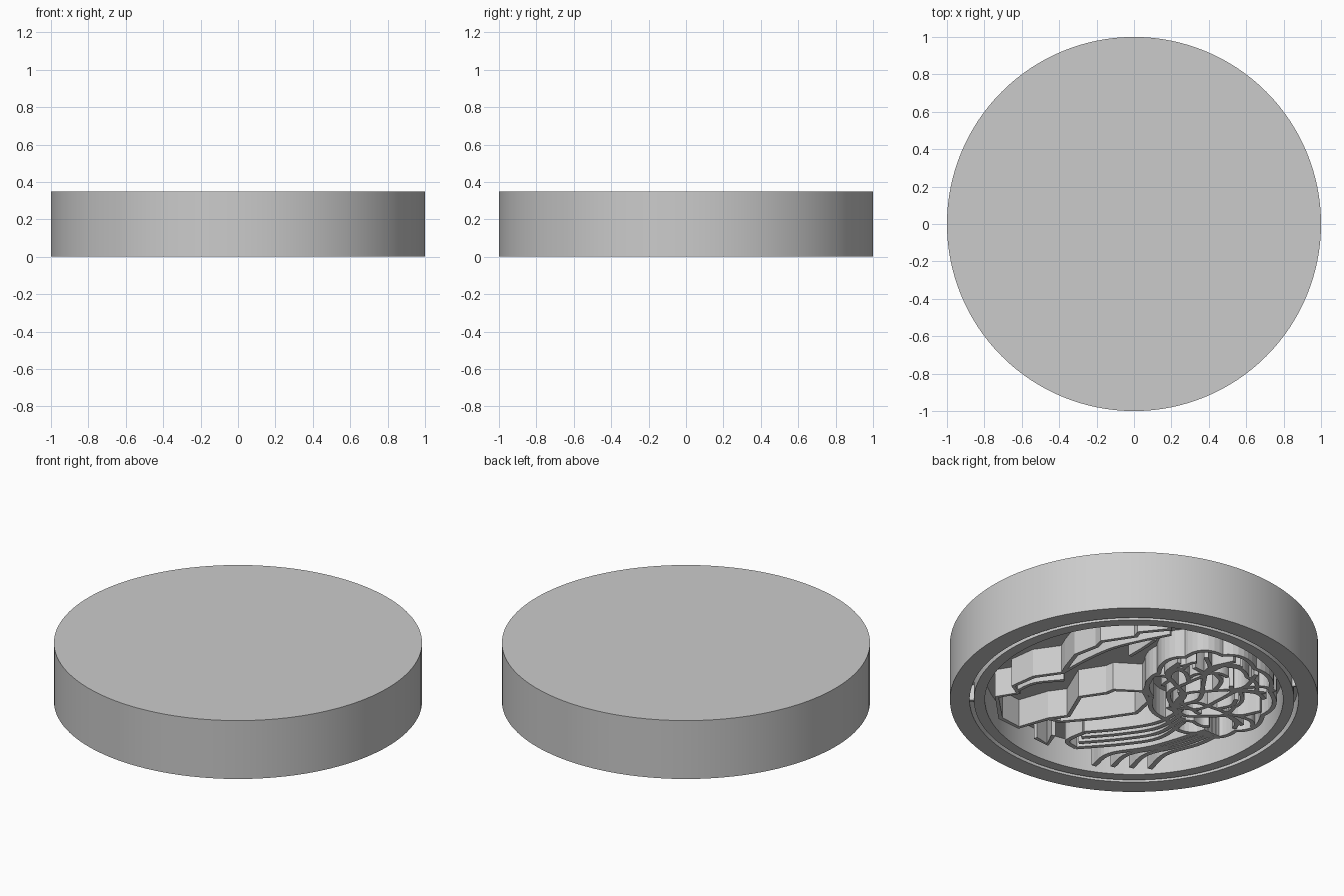
import bpy, bmesh, math
from mathutils import Vector

cube = bpy.data.objects.get("Cube")
if cube:
    bpy.data.objects.remove(cube, do_unlink=True)

grey = bpy.data.materials.new("plain grey")
grey.use_nodes = True
colour = (0.6, 0.6, 0.6, 1)
grey.diffuse_color = colour
grey.node_tree.nodes["Principled BSDF"].inputs["Base Color"].default_value = colour

CEILING, EDGE = 0.17, 0.003


def finish(name, bm):
    mesh = bpy.data.meshes.new(name)
    bm.to_mesh(mesh)
    bm.free()
    mesh.materials.append(grey)
    ob = bpy.data.objects.new(name, mesh)
    bpy.context.collection.objects.link(ob)
    return ob


def place(u, w, z):
    """The relief is drawn on diagonal axes u and w."""
    s = math.sqrt(0.5)
    return Vector(((w - u) * s, (w + u) * s, z))


def smooth(pts, steps=6):
    """Catmull-Rom curve through the points."""
    p = [Vector(q) for q in pts]
    p = [2 * p[0] - p[1]] + p + [2 * p[-1] - p[-2]]
    out = []
    for a, b, c, d in zip(p, p[1:], p[2:], p[3:]):
        for i in range(steps):
            t = i / steps
            out.append(0.5 * (2 * b + (c - a) * t + (2 * a - 5 * b + 4 * c - d) * t * t
                              + (3 * b - a - 3 * c + d) * t ** 3))
    return out + [p[-2]]


def walls(name, strokes, width, curved=True):
    """Thin upright walls that hang from the ceiling of the recess."""
    bm = bmesh.new()
    for stroke in strokes:
        line = smooth(stroke) if curved else stroke
        low = [bm.verts.new(place(u, w, EDGE)) for u, w in line]
        high = [bm.verts.new(place(u, w, CEILING + 0.01)) for u, w in line]
        for i in range(len(line) - 1):
            bm.faces.new((low[i], low[i + 1], high[i + 1], high[i]))
    ob = finish(name, bm)
    mod = ob.modifiers.new("thickness", "SOLIDIFY")
    mod.thickness = width
    mod.offset = 0


# Turned body: solid top, recess below, narrow groove in the rim
profile = [(0, 0.35), (1, 0.35), (1, 0), (0.893, 0), (0.893, 0.1), (0.87, 0.1),
           (0.87, 0), (0.81, 0), (0.81, CEILING), (0, CEILING)]
bm = bmesh.new()
verts = [bm.verts.new((r, 0, z)) for r, z in profile]
edges = [bm.edges.new(pair) for pair in zip(verts, verts[1:])]
bmesh.ops.spin(bm, geom=verts + edges, cent=(0, 0, 0), axis=(0, 0, 1),
               angle=math.tau, steps=128)
bmesh.ops.remove_doubles(bm, verts=bm.verts, dist=0.0001)
bmesh.ops.recalc_face_normals(bm, faces=bm.faces)
body = finish("round_body", bm)
bpy.context.view_layer.objects.active = body
body.select_set(True)
bpy.ops.object.shade_smooth_by_angle(angle=math.radians(30))

# Small keys bridging the groove
for side, name in ((-1, "groove_key_left"), (1, "groove_key_right")):
    bm = bmesh.new()
    bmesh.ops.create_cube(bm, size=1)
    for v in bm.verts:
        v.co = place(side * 0.88 + v.co.x * 0.026, 0.06 + v.co.y * 0.015,
                     0.055 + v.co.z * 0.1)
    bmesh.ops.recalc_face_normals(bm, faces=bm.faces)
    finish(name, bm)

# Angular outline with stepped teeth
walls("toothed_outline", [
    [(.27, .74), (.09, .72), (.07, .68), (-.12, .64), (-.15, .59), (-.27, .51),
     (-.33, .39), (-.36, .32), (-.52, .29), (-.64, .2), (-.62, .12), (-.74, .09),
     (-.74, -.14), (-.65, -.25), (-.48, -.17), (-.37, -.15), (-.29, .05), (-.14, .08),
     (-.1, .11), (.06, .08), (.11, .21)],
    [(-.48, -.17), (-.42, -.21), (-.2, -.19), (0, -.15), (.08, -.03), (.06, .08)],
    [(-.57, -.37), (-.51, -.45), (-.47, -.35)],
], 0.024, curved=False)

# Inner line of the upper arc, with short ties
walls("inner_arc", [
    [(-.36, .32), (-.22, .45), (-.07, .56), (.1, .63), (.26, .68)],
    [(.02, .47), (.1, .55), (.17, .63)],
    [(-.62, .15), (-.52, .22), (-.36, .24)],
], 0.02)

# Scalloped border of the rounded half, with broken folds inside it
MID_U, MID_W, RAD_U, RAD_W = 0.42, 0.02, 0.35, 0.47


def scallop(scale, start, end, lobes):
    line = []
    for i in range(41):
        a = math.radians(start + (end - start) * i / 40)
        k = scale * (0.92 + 0.08 * abs(math.sin(lobes * a)))
        line.append((MID_U + RAD_U * k * math.cos(a), MID_W + RAD_W * k * math.sin(a)))
    return line


walls("scalloped_border", [scallop(1, 0, 180, 5), scallop(1, 180, 360, 5)],
      0.025, curved=False)
walls("inner_folds", [scallop(.76, 100 * n, 100 * n + 62, 6) for n in range(3)]
      + [scallop(.5, 50 + 120 * n, 125 + 120 * n, 4) for n in range(3)],
      0.022, curved=False)

# Winding branches spreading from a hub inside the border
hub = Vector((0.2, -0.1))
branches = []
for n in range(7):
    a = math.radians(-62 + 30 * n)
    tip = Vector((MID_U + 0.3 * math.cos(a), MID_W + 0.4 * math.sin(a)))
    along = tip - hub
    across = Vector((-along.y, along.x))
    flip = 1 if n % 2 else -1
    stem = [hub + along * t + across * flip * 0.12 * math.sin(t * math.tau)
            for t in (0, .25, .5, .75, 1)]
    branches.append(stem)
    for t, side in ((2, 1), (3, -1)):
        base = stem[t]
        branches.append([base, base + along * .16 + across * side * .1,
                         base + along * .2 + across * side * .24])
walls("branching_folds", branches, 0.024)

# Sweeping lower strokes
walls("lower_hooks", [
    [(-.28 + .1 * i, -.7 - .02 * i), (-.18 + .1 * i, -.58 - .01 * i),
     (.06 + .08 * i, -.52), (.36 + .02 * i, -.37 - .02 * i)] for i in range(4)
], 0.028)
walls("lower_bands", [
    [(-.36 + .02 * i, -.5 + .055 * i), (-.1, -.48 + .055 * i),
     (.1, -.43 + .055 * i), (.25, -.27 + .045 * i)] for i in range(4)
] + [[(-.36, -.5), (-.4, -.42), (-.3, -.335)]], 0.026)
